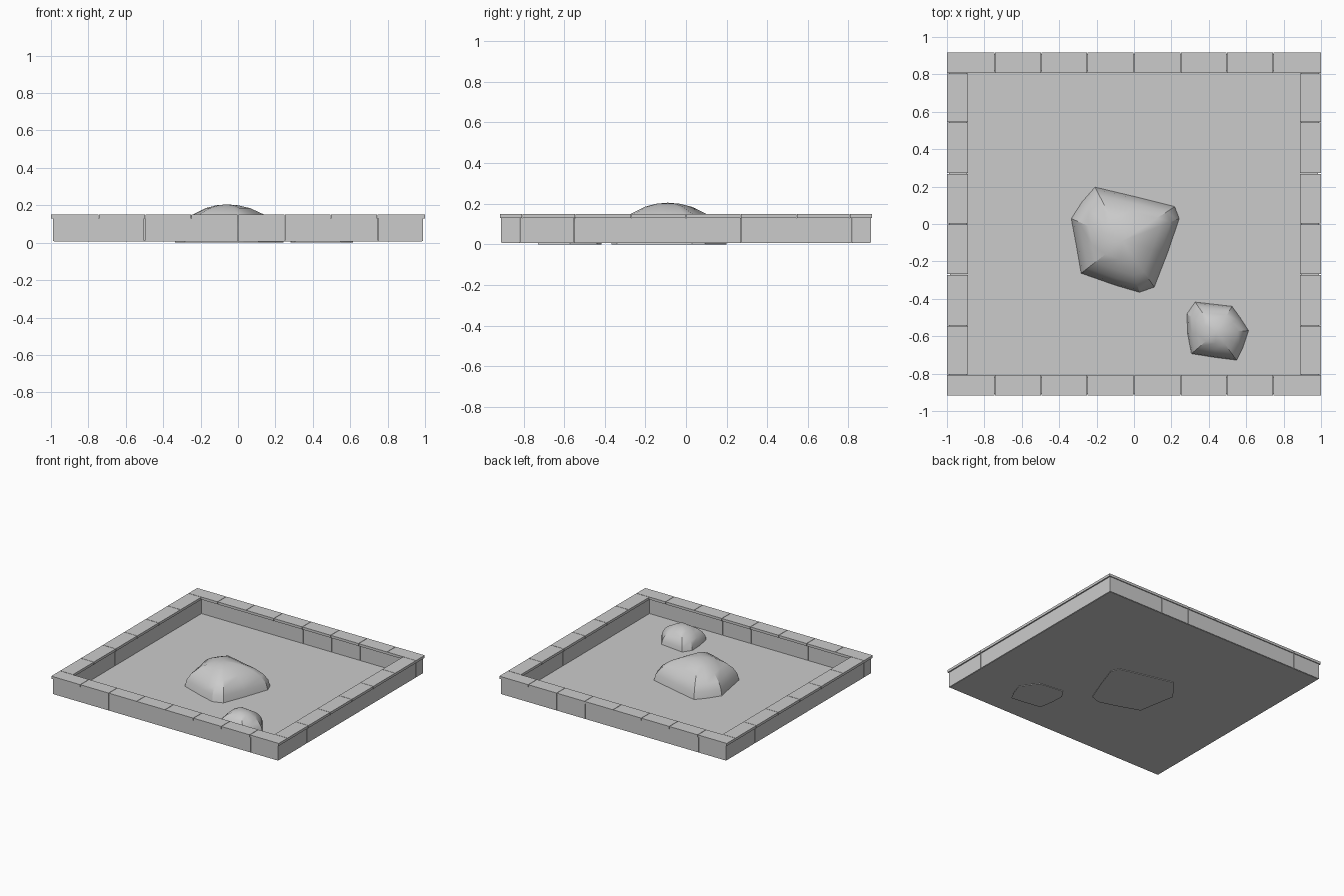
import bpy, bmesh
from mathutils import Vector

if "Cube" in bpy.data.objects:
    bpy.data.objects.remove(bpy.data.objects["Cube"])

GAP = 0.003


def add_box(bm, x0, x1, y0, y1, z0, z1):
    v = [bm.verts.new((x, y, z)) for z in (z0, z1)
         for x, y in ((x0, y0), (x1, y0), (x1, y1), (x0, y1))]
    for f in ((3, 2, 1, 0), (4, 5, 6, 7), (0, 1, 5, 4), (1, 2, 6, 5), (2, 3, 7, 6), (3, 0, 4, 7)):
        bm.faces.new([v[i] for i in f])


def finish(bm, name):
    bmesh.ops.recalc_face_normals(bm, faces=bm.faces)
    me = bpy.data.meshes.new(name)
    bm.to_mesh(me)
    bm.free()
    ob = bpy.data.objects.new(name, me)
    bpy.context.collection.objects.link(ob)
    return ob


def block_row(name, cuts, inner, outer, z0, z1, axis):
    """Row of stones split at cuts along an axis, spanning inner..outer across it."""
    bm = bmesh.new()
    last = len(cuts) - 2
    for i, (a, b) in enumerate(zip(cuts, cuts[1:])):
        a += GAP / 2 if i else 0
        b -= GAP / 2 if i < last else 0
        lo, hi = sorted((inner, outer))
        if axis == 'x':
            add_box(bm, a, b, lo, hi, z0, z1)
        else:
            add_box(bm, lo, hi, a, b, z0, z1)
    return finish(bm, name)


def rock(name, outline, centre, height):
    """Faceted dome: the footprint shrinks upward ring by ring."""
    bm = bmesh.new()
    c = Vector(centre)
    rings = []
    for z, s in ((0, 1), (0.3, 0.95), (0.53, 0.84), (0.73, 0.66), (0.9, 0.41), (0.975, 0.2)):
        ring = []
        for p in outline:
            q = c + (Vector(p) - c) * s
            ring.append(bm.verts.new((q.x, q.y, z * height)))
        rings.append(ring)
    n = len(outline)
    for lo, hi in zip(rings, rings[1:]):
        for i in range(n):
            j = (i + 1) % n
            bm.faces.new((lo[i], lo[j], hi[j], hi[i]))
    tip = bm.verts.new((c.x, c.y, height))
    for i in range(n):
        bm.faces.new((rings[-1][i], rings[-1][(i + 1) % n], tip))
    bm.faces.new(rings[0][::-1])
    ob = finish(bm, name)
    bpy.ops.object.select_all(action='DESELECT')
    ob.select_set(True)
    bpy.context.view_layer.objects.active = ob
    bpy.ops.object.shade_smooth_by_angle(angle=0.45)
    return ob


# Floor
bm = bmesh.new()
add_box(bm, -0.985, 0.985, -0.905, 0.905, 0.006, 0.012)
finish(bm, "floor")

# Wall stones
Z = (0.008, 0.13)
block_row("front_wall", [-0.99, -0.5, 0, 0.25, 0.75, 0.99], -0.82, -0.91, *Z, 'x')
block_row("back_wall", [-0.99, -0.75, 0, 0.25, 0.5, 0.99], 0.82, 0.91, *Z, 'x')
block_row("right_wall", [-0.817, -0.55, 0.27, 0.817], 0.895, 0.99, *Z, 'y')
block_row("left_wall", [-0.817, -0.27, 0.55, 0.817], -0.895, -0.99, *Z, 'y')

# Coping slabs along the rim
ZC = (0.13, 0.15)
xcuts = [-1, -0.745, -0.495, -0.25, 0, 0.25, 0.495, 0.745, 1]
ycuts = [-0.805, -0.545, -0.27, 0, 0.27, 0.545, 0.805]
for side, s in (("front", -1), ("back", 1)):
    block_row(side + "_coping", xcuts, s * 0.808, s * 0.917, *ZC, 'x')
for side, s in (("left", -1), ("right", 1)):
    block_row(side + "_coping", ycuts, s * 0.887, s, *ZC, 'y')

# Rocks
rock("large_rock",
     [(-0.21, 0.2), (-0.28, 0.12), (-0.338, 0.03), (-0.31, -0.12), (-0.285, -0.265), (-0.1, -0.33),
      (0.03, -0.368), (0.11, -0.34), (0.18, -0.16), (0.245, 0.03), (0.22, 0.095), (0.0, 0.15)],
     (-0.06, -0.09), 0.205)
rock("small_rock",
     [(0.325, -0.415), (0.28, -0.48), (0.285, -0.59), (0.305, -0.695), (0.43, -0.715), (0.55, -0.73),
      (0.585, -0.66), (0.615, -0.57), (0.57, -0.5), (0.525, -0.438)],
     (0.44, -0.58), 0.135)
